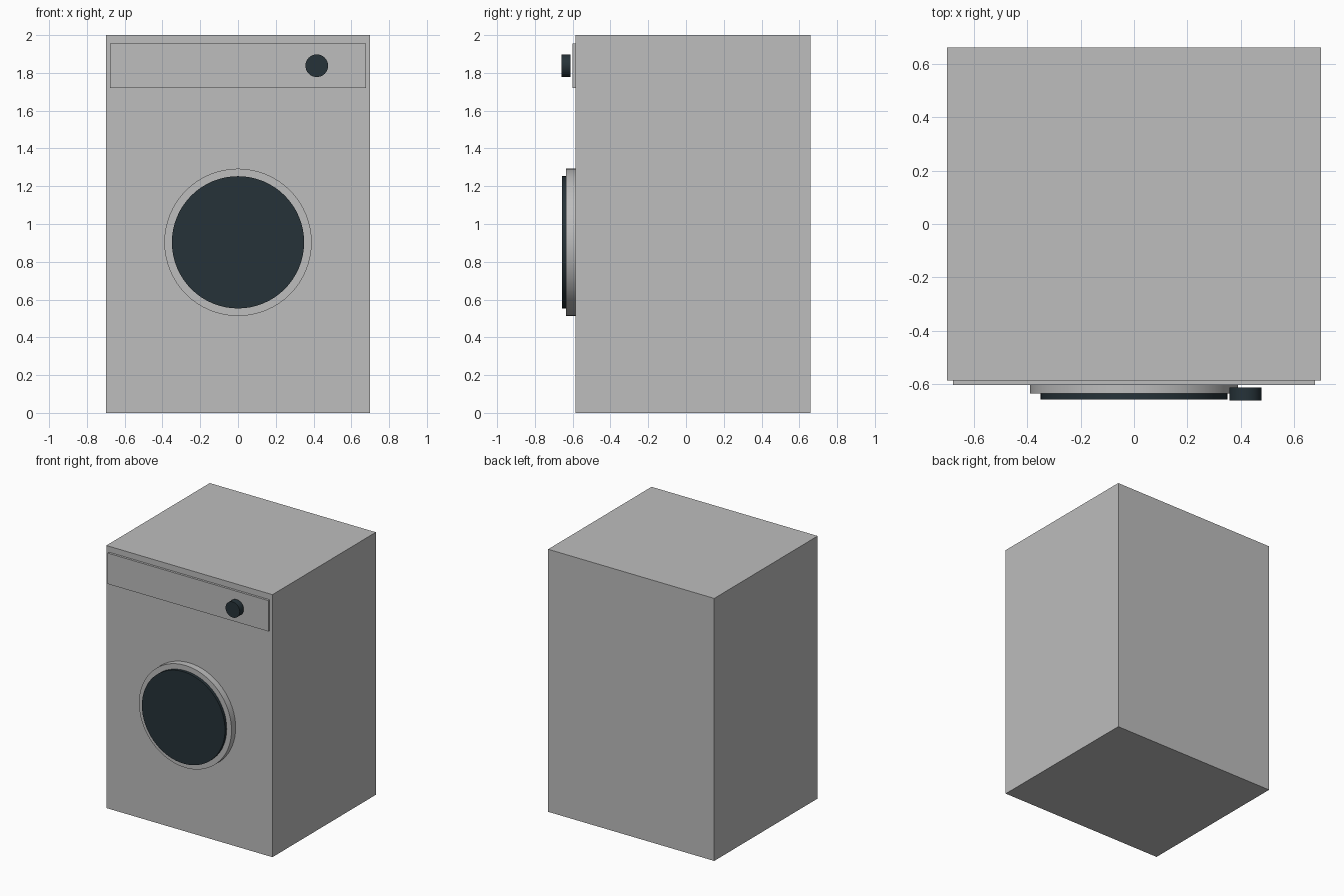
import bpy
import math

if "Cube" in bpy.data.objects:
    bpy.data.objects.remove(bpy.data.objects["Cube"], do_unlink=True)


def make_material(name, colour):
    mat = bpy.data.materials.new(name)
    mat.use_nodes = True
    mat.diffuse_color = colour
    mat.node_tree.nodes["Principled BSDF"].inputs["Base Color"].default_value = colour
    return mat


light_grey = make_material("light grey", (0.51, 0.51, 0.51, 1))
dark_slate = make_material("dark slate", (0.019, 0.032, 0.04, 1))


def box(name, low, high, mat):
    """Box between two opposite corners."""
    centre = [(a + b) / 2 for a, b in zip(low, high)]
    bpy.ops.mesh.primitive_cube_add(size=1, location=centre)
    obj = bpy.context.object
    obj.name = name
    obj.scale = [b - a for a, b in zip(low, high)]
    bpy.ops.object.transform_apply(location=False, rotation=False, scale=True)
    obj.data.materials.append(mat)
    return obj


def disc(name, x, z, radius, front, back, mat, sides=64):
    """Cylinder facing the front, between two depths."""
    bpy.ops.mesh.primitive_cylinder_add(
        vertices=sides, radius=radius, depth=back - front,
        location=(x, (front + back) / 2, z), rotation=(math.pi / 2, 0, 0))
    obj = bpy.context.object
    obj.name = name
    obj.data.materials.append(mat)
    bpy.ops.object.shade_smooth_by_angle(angle=math.radians(30))
    return obj


FACE = -0.585  # depth of the cabinet front

# Cabinet and raised control panel
box("cabinet", (-0.7, FACE, 0), (0.7, 0.66, 2), light_grey)
box("control_panel", (-0.677, -0.602, 1.72), (0.677, FACE, 1.955), light_grey)

# Round door: rim and dark window
disc("door_rim", 0, 0.903, 0.39, -0.635, FACE, light_grey)
disc("door_window", 0, 0.903, 0.35, -0.657, -0.635, dark_slate)

# Programme dial, standing just off the panel
disc("dial", 0.417, 1.838, 0.06, -0.66, -0.612, dark_slate, sides=32)
